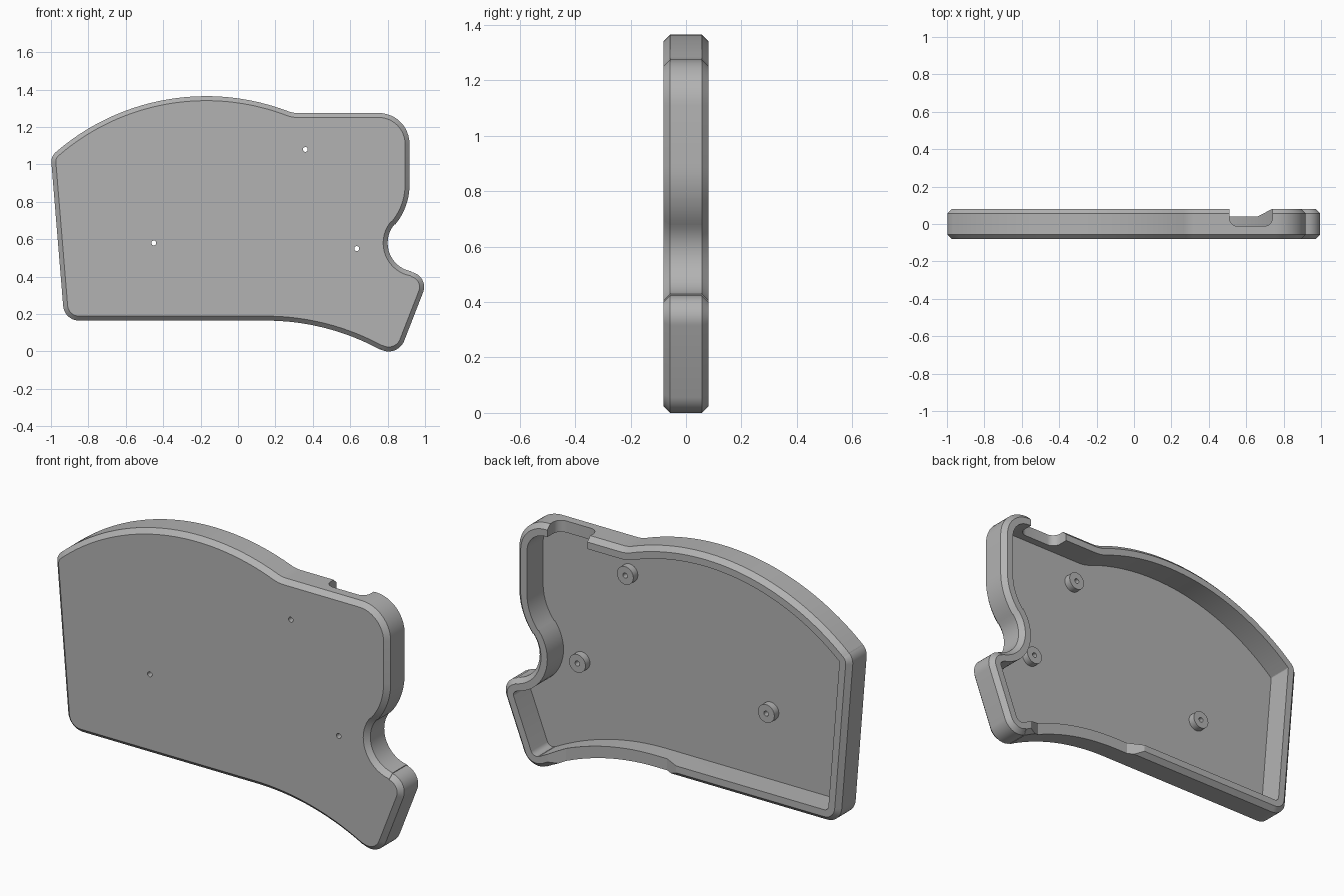
import bpy, bmesh
from math import radians, cos, sin, pi

if "Cube" in bpy.data.objects:
    bpy.data.objects.remove(bpy.data.objects["Cube"], do_unlink=True)

grey = bpy.data.materials.new("plain_grey")
grey.use_nodes = True
grey.diffuse_color = (0.45, 0.45, 0.45, 1)
grey.node_tree.nodes["Principled BSDF"].inputs["Base Color"].default_value = (0.45, 0.45, 0.45, 1)

HALF = 0.081      # half of the depth
CHAMFER = 0.024
WALL = 0.06
FLOOR = -0.052    # inside face of the front panel
HOLE = 0.013

# Outline as tangent arcs: centre x, centre z, radius, start angle, end angle, steps.
# Falling angles are hollow curves; straight runs join one arc to the next.
ARCS = [
    (-0.85, 0.25, 0.085, 184.7, 270, 10),       # lower right corner
    (0.15, -1.11, 1.275, 90, 61.4, 16),         # hollow underside
    (0.805, 0.09, 0.09, 241.4, 338, 12),        # lower tip
    (0.915, 0.345, 0.08, -22, 80.6, 12),        # side tip
    (0.954, 0.58, 0.154, 260.6, 139.8, 18),     # side hollow
    (0.587, 0.89, 0.33, -40.2, 0, 10),          # side bulge
    (0.752, 1.11, 0.165, 0, 90, 12),            # upper left corner
    (0.32, 1.425, 0.15, 270, 249.2, 6),         # blend into the crown
    (-0.17, 0.135, 1.23, 69.2, 130.9, 32),      # crown
    (-0.933, 1.015, 0.065, 130.9, 184.7, 8),    # upper right corner
]


def outline(inset):
    pts = []
    for cx, cz, r, a, b, n in ARCS:
        r += -inset if b > a else inset
        for i in range(n + 1):
            t = radians(a + (b - a) * i / n)
            pts.append((cx + r * cos(t), cz + r * sin(t)))
    return pts


def finish(bm, name):
    bmesh.ops.recalc_face_normals(bm, faces=bm.faces)
    mesh = bpy.data.meshes.new(name)
    bm.to_mesh(mesh)
    bm.free()
    mesh.materials.append(grey)
    ob = bpy.data.objects.new(name, mesh)
    bpy.context.collection.objects.link(ob)
    return ob


def skin(name, rings, closed=False):
    """Join rings of 3D points with quads; cap the ends or close the loop."""
    bm = bmesh.new()
    loops = [[bm.verts.new(p) for p in ring] for ring in rings]
    n = len(loops[0])
    pairs = list(zip(loops, loops[1:]))
    if closed:
        pairs.append((loops[-1], loops[0]))
    else:
        bm.faces.new(loops[0])
        bm.faces.new(loops[-1])
    for a, b in pairs:
        for i in range(n):
            j = (i + 1) % n
            bm.faces.new((a[i], a[j], b[j], b[i]))
    return finish(bm, name)


def circle(x, y, z, r, n=32):
    return [(x + r * cos(2 * pi * i / n), y, z + r * sin(2 * pi * i / n)) for i in range(n)]


def cut(target, cutter):
    cutter.hide_render = True
    mod = target.modifiers.new("cut", "BOOLEAN")
    mod.operation = "DIFFERENCE"
    mod.solver = "EXACT"
    mod.object = cutter
    bpy.context.view_layer.objects.active = target
    bpy.ops.object.modifier_apply(modifier=mod.name)
    bpy.data.objects.remove(cutter, do_unlink=True)


def smooth(ob):
    bpy.ops.object.select_all(action="DESELECT")
    ob.select_set(True)
    bpy.context.view_layer.objects.active = ob
    bpy.ops.object.shade_smooth_by_angle(angle=radians(25))


# Hollow cover: chamfered front panel, side wall, rim and inside
steps = [(CHAMFER, -HALF), (0, CHAMFER - HALF), (0, HALF - CHAMFER),
         (CHAMFER, HALF), (WALL, HALF), (WALL, FLOOR)]
cover = skin("cover_shell", [[(x, y, z) for x, z in outline(d)] for d, y in steps])

# Round-bottomed slot through the top wall
left, right, low, r = 0.51, 0.74, -0.012, 0.045
slot = [(left, 0.2)]
for cx, start in ((left + r, 180), (right - r, 270)):
    for i in range(9):
        t = radians(start + 90 * i / 8)
        slot.append((cx + r * cos(t), low + r + r * sin(t)))
slot.append((right, 0.2))
cut(cover, skin("slot_cutter", [[(x, y, z) for x, y in slot] for z in (1.14, 1.5)]))

# Shallow dip with sloping ends along the bottom rim
dip = [(0.0, HALF), (0.08, 0.04), (0.66, 0.04), (0.74, HALF), (0.74, 0.2), (0.0, 0.2)]
cut(cover, skin("dip_cutter", [[(x, y, z) for x, y in dip] for z in (-0.2, 0.29)]))

# Screw holes and the bosses behind them
for i, (x, z) in enumerate([(0.36, 1.08), (-0.45, 0.58), (0.635, 0.55)], 1):
    cut(cover, skin("hole_cutter", [circle(x, y, z, HOLE) for y in (-0.2, 0.0)]))
    base, tip = FLOOR - 0.003, FLOOR + 0.037
    boss = skin(f"screw_boss_{i}", [circle(x, base, z, HOLE), circle(x, base, z, 0.047),
                                    circle(x, tip, z, 0.047), circle(x, tip, z, HOLE)], closed=True)
    smooth(boss)
smooth(cover)
